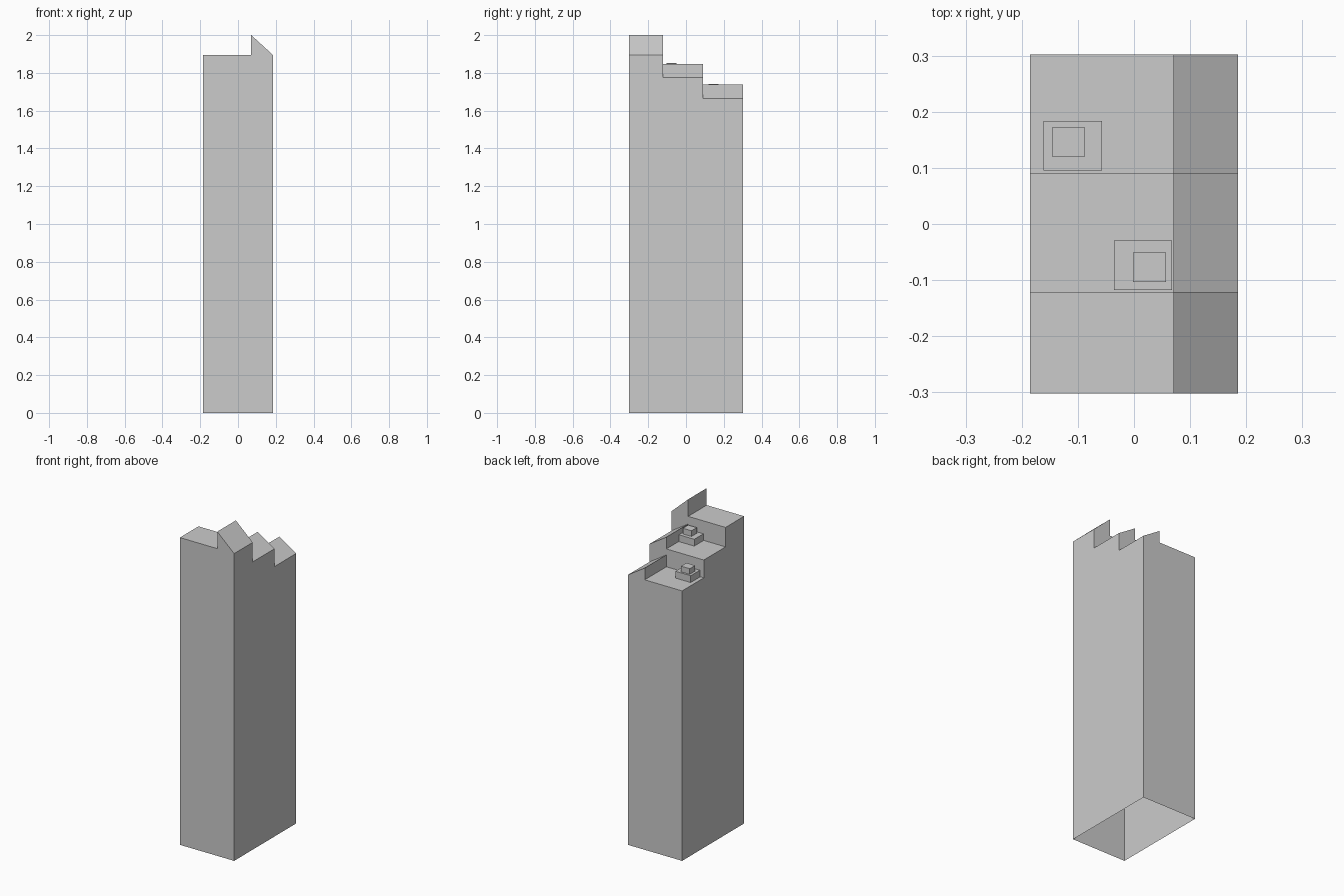
import bpy, bmesh

if "Cube" in bpy.data.objects:
    bpy.data.objects.remove(bpy.data.objects["Cube"])

HW, RIDGE_X = 0.185, 0.07
# (y start, y end, terrace height, ridge height), front to back
TIERS = [(-0.302, -0.121, 1.895, 2.0),
         (-0.121, 0.091, 1.775, 1.848),
         (0.091, 0.302, 1.665, 1.738)]


def finish(bm, name):
    bmesh.ops.remove_doubles(bm, verts=bm.verts, dist=1e-5)
    bmesh.ops.dissolve_limit(bm, angle_limit=0.01, verts=bm.verts, edges=bm.edges)
    bmesh.ops.recalc_face_normals(bm, faces=bm.faces)
    me = bpy.data.meshes.new(name)
    bm.to_mesh(me)
    bm.free()
    ob = bpy.data.objects.new(name, me)
    bpy.context.collection.objects.link(ob)
    return ob


def roofline(flat, ridge):
    return [(-HW, flat), (RIDGE_X, flat), (RIDGE_X, ridge), (HW, flat)]


# Tower shell, open at the bottom: each tier sweeps its roofline back in y
bm = bmesh.new()


def face(pts):
    bm.faces.new([bm.verts.new(p) for p in pts])


ground = [(-HW, 0), (RIDGE_X, 0), (HW, 0)]
below = ground
for y0, y1, flat, ridge in reversed(TIERS):
    top = roofline(flat, ridge)
    path = [(-HW, 0)] + top + [(HW, 0)]
    for (xa, za), (xb, zb) in zip(path, path[1:]):
        face([(xa, y0, za), (xb, y0, zb), (xb, y1, zb), (xa, y1, za)])
    # Back wall, or riser above the tier behind
    face([(x, y1, z) for x, z in top + below[::-1]])
    below = top
# Front wall
face([(x, TIERS[0][0], z) for x, z in below + ground[::-1]])
finish(bm, "tower_shell")


# Stacked rooftop units on the two lower terraces
def box(name, x0, x1, y0, y1, z0, z1):
    b = bmesh.new()
    bmesh.ops.create_cube(b, size=1)
    for v in b.verts:
        v.co = (x1 if v.co.x > 0 else x0, y1 if v.co.y > 0 else y0, z1 if v.co.z > 0 else z0)
    finish(b, name)


for label, x, y, z in (("middle", -0.036, -0.118, 1.775), ("back", -0.161, 0.095, 1.665)):
    box(label + "_roof_unit_base", x, x + 0.104, y, y + 0.089, z, z + 0.042)
    box(label + "_roof_unit_cap", x + 0.034 if label == "middle" else x + 0.015,
        x + 0.093 if label == "middle" else x + 0.074,
        y + 0.015 if label == "middle" else y + 0.025,
        y + 0.067 if label == "middle" else y + 0.077, z + 0.042, z + 0.077)
